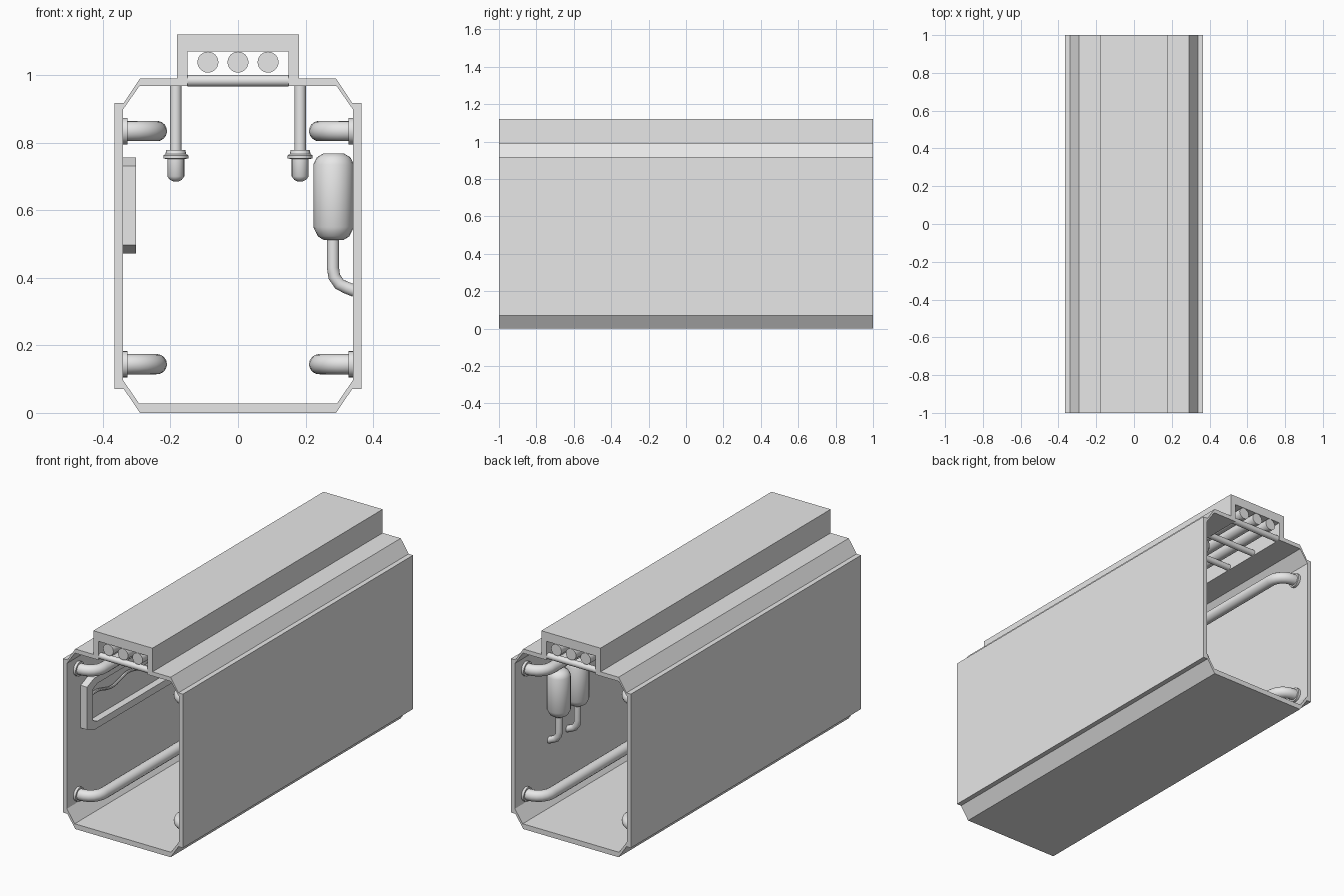
import bpy, bmesh, math
from mathutils import Vector, Matrix

if "Cube" in bpy.data.objects:
    bpy.data.objects.remove(bpy.data.objects["Cube"])

grey = bpy.data.materials.new("plain grey")
grey.diffuse_color = (0.8, 0.8, 0.8, 1)
grey.use_nodes = True
grey.node_tree.nodes["Principled BSDF"].inputs["Base Color"].default_value = grey.diffuse_color


def finish(name, bm, smooth=True, mirror=False):
    """Turn a bmesh into a named object, optionally smooth and mirrored in x."""
    bmesh.ops.recalc_face_normals(bm, faces=bm.faces)
    me = bpy.data.meshes.new(name)
    bm.to_mesh(me)
    bm.free()
    me.materials.append(grey)
    ob = bpy.data.objects.new(name, me)
    bpy.context.collection.objects.link(ob)
    if smooth:
        bpy.ops.object.select_all(action='DESELECT')
        ob.select_set(True)
        bpy.context.view_layer.objects.active = ob
        bpy.ops.object.shade_smooth_by_angle(angle=math.radians(35))
    if mirror:
        m = ob.modifiers.new("mirror", 'MIRROR')
        m.use_clip = True
    return ob


def lathe(bm, prof, matrix, n=20):
    """Revolve (radius, height) points round the local z axis, capped."""
    rings = [[bm.verts.new(matrix @ Vector((r * math.cos(2 * math.pi * i / n),
                                            r * math.sin(2 * math.pi * i / n), h)))
              for i in range(n)] for r, h in prof]
    for a, b in zip(rings, rings[1:]):
        for i in range(n):
            j = (i + 1) % n
            bm.faces.new((a[i], a[j], b[j], b[i]))
    bm.faces.new(rings[0])
    bm.faces.new(rings[-1])


def tube(bm, pts, r, n=16):
    """Sweep a circle along a path of points."""
    pts = [Vector(p) for p in pts]
    rings, side = [], None
    for i, p in enumerate(pts):
        t = (pts[min(i + 1, len(pts) - 1)] - pts[max(i - 1, 0)]).normalized()
        side = t.orthogonal() if side is None else side - t * side.dot(t)
        side.normalize()
        up = t.cross(side)
        rings.append([bm.verts.new(p + r * (side * math.cos(2 * math.pi * k / n)
                                            + up * math.sin(2 * math.pi * k / n)))
                      for k in range(n)])
    for a, b in zip(rings, rings[1:]):
        for k in range(n):
            j = (k + 1) % n
            bm.faces.new((a[k], a[j], b[j], b[k]))
    bm.faces.new(rings[0])
    bm.faces.new(rings[-1])


# Corridor shell: half section extruded along y, mirrored
half = [(0, 0), (.29, 0), (.338, .071), (.365, .071), (.365, .917), (.338, .917),
        (.29, .99), (.18, .99), (.18, 1.12), (0, 1.12),
        (0, 1.07), (.15, 1.07), (.15, .967), (.292, .967), (.341, .897),
        (.341, .098), (.293, .028), (0, .028)]
bm = bmesh.new()
front = [bm.verts.new((x, -1, z)) for x, z in half]
back = [bm.verts.new((x, 1, z)) for x, z in half]
bm.faces.new(front)
bm.faces.new(back)
for i in range(len(half)):
    j = (i + 1) % len(half)
    if half[i][0] or half[j][0]:
        bm.faces.new((front[i], front[j], back[j], back[i]))
finish("corridor_shell", bm, smooth=False, mirror=True)

# Three cables in the roof channel
bm = bmesh.new()
for x in (-.089, 0, .089):
    tube(bm, [(x, -1, 1.038), (x, 1, 1.038)], .031, 24)
finish("roof_cables", bm)

# Cross bars under the cables
bm = bmesh.new()
for i in range(11):
    y = -.98 + i * .196
    tube(bm, [(-.15, y, .983), (.15, y, .983)], .017)
finish("channel_cross_bars", bm)

# Hand rails along both walls, high and low, with wall flanges
bm = bmesh.new()
R, Y = .08, .905
bend = [(.24 + R - R * math.sin(a), -Y + R - R * math.cos(a))
        for a in [math.pi / 2 * k / 6 for k in range(7)]]
for z in (.834, .144):
    start = [(.341, -Y, z)] + [(x, y, z) for x, y in bend]
    tube(bm, start + [(x, -y, zz) for x, y, zz in reversed(start)], .03)
    for y in (-Y, Y):
        lathe(bm, [(.039, .327), (.039, .342)],
              Matrix.Translation((0, y, z)) @ Matrix.Rotation(math.pi / 2, 4, 'Y'))
finish("wall_pipes", bm, mirror=True)

# Hanging lamps at mid length
bm = bmesh.new()
lathe(bm, [(.017, .97), (.017, .778), (.028, .778), (.031, .766), (.037, .762),
           (.037, .753), (.025, .751), (.025, .70), (.018, .69), (.008, .685)],
      Matrix.Translation((.184, 0, 0)))
finish("hanging_lamps", bm, mirror=True)

# Two canisters with outlet pipes on the right wall
bm = bmesh.new()
for y in (.70, .54):
    lathe(bm, [(.03, .512), (.047, .523), (.06, .55), (.06, .735), (.05, .756), (.03, .768)],
          Matrix.Translation((.283, y, 0)))
    tube(bm, [(.281, y, .53), (.281, y, .43), (.285, y, .403), (.3, y, .381),
              (.32, y, .371), (.345, y, .361)], .018)
finish("wall_canisters", bm)

# Chamfered open frame on the left wall


def octagon(y0, y1, z0, z1, cy, cz):
    return [(y0 + cy, z0), (y1 - cy, z0), (y1, z0 + cz), (y1, z1 - cz),
            (y1 - cy, z1), (y0 + cy, z1), (y0, z1 - cz), (y0, z0 + cz)]


bm = bmesh.new()
loops = [[bm.verts.new((x, y, z)) for y, z in o]
         for o, x in ((octagon(-.88, .1, .472, .756, .06, .025), -.342),
                      (octagon(-.88, .1, .472, .756, .06, .025), -.302),
                      (octagon(-.83, .05, .51, .718, .04, .018), -.302),
                      (octagon(-.83, .05, .51, .718, .04, .018), -.342))]
for a, b in zip(loops, loops[1:] + loops[:1]):
    for i in range(8):
        j = (i + 1) % 8
        bm.faces.new((a[i], a[j], b[j], b[i]))
finish("wall_frame", bm, smooth=False)

# Slack wire inside the frame
bm = bmesh.new()
tube(bm, [(-.328, -.84 + .9 * k / 40, .645 + .014 * math.sin(k * .5)) for k in range(41)],
     .008, 8)
finish("frame_wire", bm)
